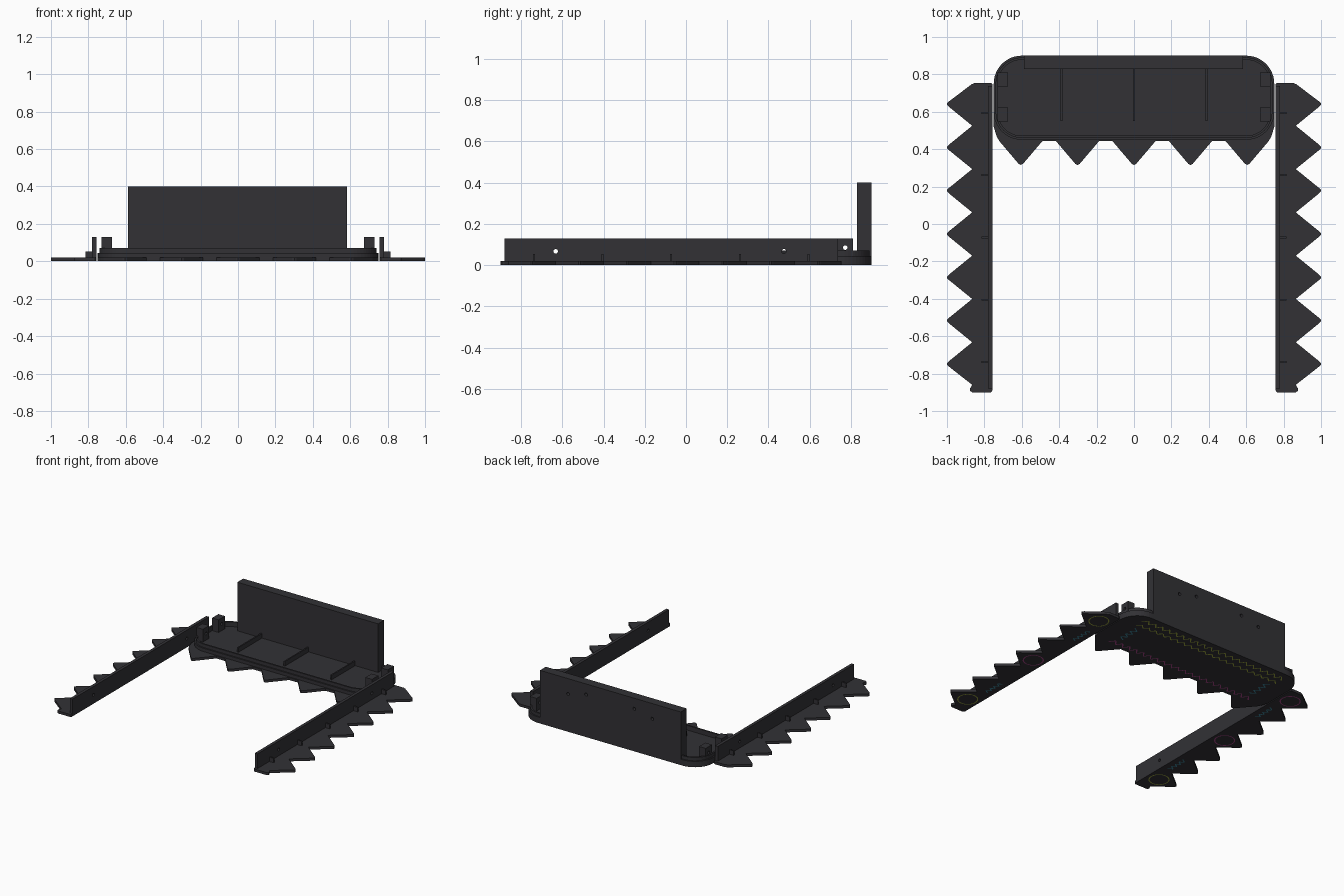
import bpy, bmesh, math

if "Cube" in bpy.data.objects:
    bpy.data.objects.remove(bpy.data.objects["Cube"])


def material(name, rgb):
    m = bpy.data.materials.new(name)
    m.diffuse_color = (*rgb, 1)
    m.use_nodes = True
    m.node_tree.nodes["Principled BSDF"].inputs["Base Color"].default_value = m.diffuse_color
    return m


DARK = material("charcoal", (0.032, 0.031, 0.036))
LIME = material("lime", (0.35, 0.4, 0.05))
PINK = material("pink", (0.4, 0.06, 0.25))
TEAL = material("teal", (0.05, 0.25, 0.35))


def finish(name, bm, mat=DARK):
    bmesh.ops.recalc_face_normals(bm, faces=bm.faces[:])
    me = bpy.data.meshes.new(name)
    bm.to_mesh(me)
    bm.free()
    me.materials.append(mat)
    ob = bpy.data.objects.new(name, me)
    bpy.context.collection.objects.link(ob)
    return ob


def prism(name, pts, z0, z1):
    bm = bmesh.new()
    f = bm.faces.new([bm.verts.new((x, y, z0)) for x, y in pts])
    r = bmesh.ops.extrude_face_region(bm, geom=[f])
    bmesh.ops.translate(bm, verts=[v for v in r["geom"] if isinstance(v, bmesh.types.BMVert)],
                        vec=(0, 0, z1 - z0))
    return finish(name, bm)


def box(name, x0, x1, y0, y1, z0, z1):
    return prism(name, [(x0, y0), (x1, y0), (x1, y1), (x0, y1)], z0, z1)


def rounded(hx, y0, y1, r, n=12):
    pts = []
    for k, (cx, cy) in enumerate([(hx - r, y1 - r), (r - hx, y1 - r), (r - hx, y0 + r), (hx - r, y0 + r)]):
        for i in range(n + 1):
            a = math.pi / 2 * (k + i / n)
            pts.append((cx + r * math.cos(a), cy + r * math.sin(a)))
    return pts


def drill(ob, centre, axis, radius, depth):
    bpy.ops.mesh.primitive_cylinder_add(
        vertices=20, radius=radius, depth=depth, location=centre,
        rotation=(0, math.pi / 2, 0) if axis == "x" else (math.pi / 2, 0, 0))
    cutter = bpy.context.object
    cutter.name = ob.name + "_hole_cutter"
    cutter.hide_render = True
    cutter.hide_set(True)
    mod = ob.modifiers.new("hole", "BOOLEAN")
    mod.object, mod.operation, mod.solver = cutter, "DIFFERENCE", "EXACT"


def ribbon(name, pts, mat, w=0.004):
    # flat painted line on the underside
    bm = bmesh.new()
    for (x0, y0), (x1, y1) in zip(pts, pts[1:]):
        d = math.hypot(x1 - x0, y1 - y0)
        nx, ny = -(y1 - y0) / d * w, (x1 - x0) / d * w
        bm.faces.new([bm.verts.new((x, y, 0)) for x, y in
                      [(x0 - nx, y0 - ny), (x0 + nx, y0 + ny), (x1 + nx, y1 + ny), (x1 - nx, y1 - ny)]])
    for f in bm.faces:
        f.normal_update()
        if f.normal.z > 0:
            f.normal_flip()
    me_ob = bpy.data.meshes.new(name)
    bm.to_mesh(me_ob)
    bm.free()
    me_ob.materials.append(mat)
    bpy.context.collection.objects.link(bpy.data.objects.new(name, me_ob))


B = 0.001  # underside height, painted lines sit just below

# Tray: floor with a raised rim
prism("tray_floor", rounded(0.75, 0.45, 0.90, 0.15), B, 0.035)
bm = bmesh.new()
loops = [[bm.verts.new((x, y, z)) for x, y in rounded(hx, 0.45 + i, 0.90 - i, 0.15 - i)]
         for hx, i, z in [(0.75, 0, 0.03), (0.75, 0, 0.045), (0.74, 0.01, 0.045),
                          (0.74, 0.01, 0.07), (0.728, 0.022, 0.07), (0.728, 0.022, 0.03)]]
n = len(loops[0])
for k in range(6):
    a, b = loops[k], loops[(k + 1) % 6]
    for i in range(n):
        bm.faces.new([a[i], a[(i + 1) % n], b[(i + 1) % n], b[i]])
finish("tray_rim", bm)

# Toothed plate along the front of the tray
pts = [(0.75, 0.62), (-0.75, 0.62), (-0.75, 0.52), (-0.735, 0.47)]
for x in (-0.605, -0.302, 0, 0.302, 0.605):
    pts += [(x - 0.115, 0.443), (x - 0.012, 0.322), (x, 0.316), (x + 0.012, 0.322), (x + 0.115, 0.443)]
pts += [(0.735, 0.47), (0.75, 0.52)]
prism("front_teeth", pts, B, 0.02)

# Back wall with blind screw holes
wall = box("back_wall", -0.587, 0.583, 0.83, 0.90, 0.02, 0.40)
for x, z in [(-0.35, 0.285), (-0.2, 0.32), (0.2, 0.32), (0.35, 0.285)]:
    drill(wall, (x, 0.90, z), "y", 0.012, 0.08)

# Tray ribs
for i, x in enumerate((-0.387, 0, 0.387)):
    box(f"tray_rib_{i}", x - 0.005, x + 0.005, 0.55, 0.84, 0.02, 0.07)

for s, side in ((-1, "left"), (1, "right")):
    # Hinge lugs at the tray ends
    for i, y in enumerate((0.585, 0.772)):
        lug = box(f"{side}_lug_{i}", s * 0.675, s * 0.73, y - 0.037, y + 0.037, 0.02, 0.13)
        drill(lug, (s * 0.70, y, 0.085), "x", 0.011, 0.2)

    # Saw-toothed arm plate
    pts = [(0.757, -0.89), (0.765, -0.90), (0.865, -0.90), (0.877, -0.892), (0.877, -0.88), (0.865, -0.86)]
    tips = [-0.748 + 0.2315 * k for k in range(7)]
    for y in tips:
        pts += [(0.99, y - 0.014), (1.0, y - 0.004), (1.0, y + 0.004), (0.99, y + 0.014)]
        if y < 0.6:
            pts.append((0.865, y + 0.1157))
    pts += [(0.868, 0.747), (0.85, 0.755), (0.765, 0.755), (0.757, 0.747)]
    prism(f"{side}_arm_teeth", [(s * x, y) for x, y in pts], B, 0.02)

    # Upright flange with pin holes
    flange = box(f"{side}_arm_flange", s * 0.757, s * 0.78, -0.88, 0.737, 0.01, 0.13)
    for y in (-0.632, 0.475):
        drill(flange, (s * 0.77, y, 0.067), "x", 0.011, 0.1)

    # Small flange gussets
    for k in range(5):
        y = -0.738 + 0.333 * k
        box(f"{side}_gusset_{k}", s * 0.775, s * 0.815, y - 0.005, y + 0.005, 0.01, 0.053)

    # Painted rings under the arms
    for y, mat in ((tips[0], LIME), (tips[3], PINK), (tips[6], LIME if s > 0 else PINK)):
        ribbon(f"{side}_ring", [(s * 0.85 + 0.068 * math.cos(a * math.pi / 16),
                                 y + 0.068 * math.sin(a * math.pi / 16)) for a in range(33)], mat)
    for y in (tips[1], tips[5]):
        ribbon(f"{side}_arm_zigzag", [(s * (0.80 + 0.03 * (i % 2)), y - 0.08 + 0.02 * i) for i in range(9)], TEAL)

# Painted zigzags under the tray
for name, y, amp, mat in (("back_zigzag", 0.82, 0.04, LIME), ("middle_zigzag", 0.76, 0.03, LIME),
                          ("front_zigzag", 0.47, 0.04, PINK)):
    ribbon(name, [(-0.62 + 0.031 * i, y + amp * (i % 2)) for i in range(41)], mat)
for s in (-1, 1):
    ribbon("side_zigzag", [(s * (0.56 + 0.04 * (i % 2)), 0.55 + 0.025 * i) for i in range(8)], TEAL)
